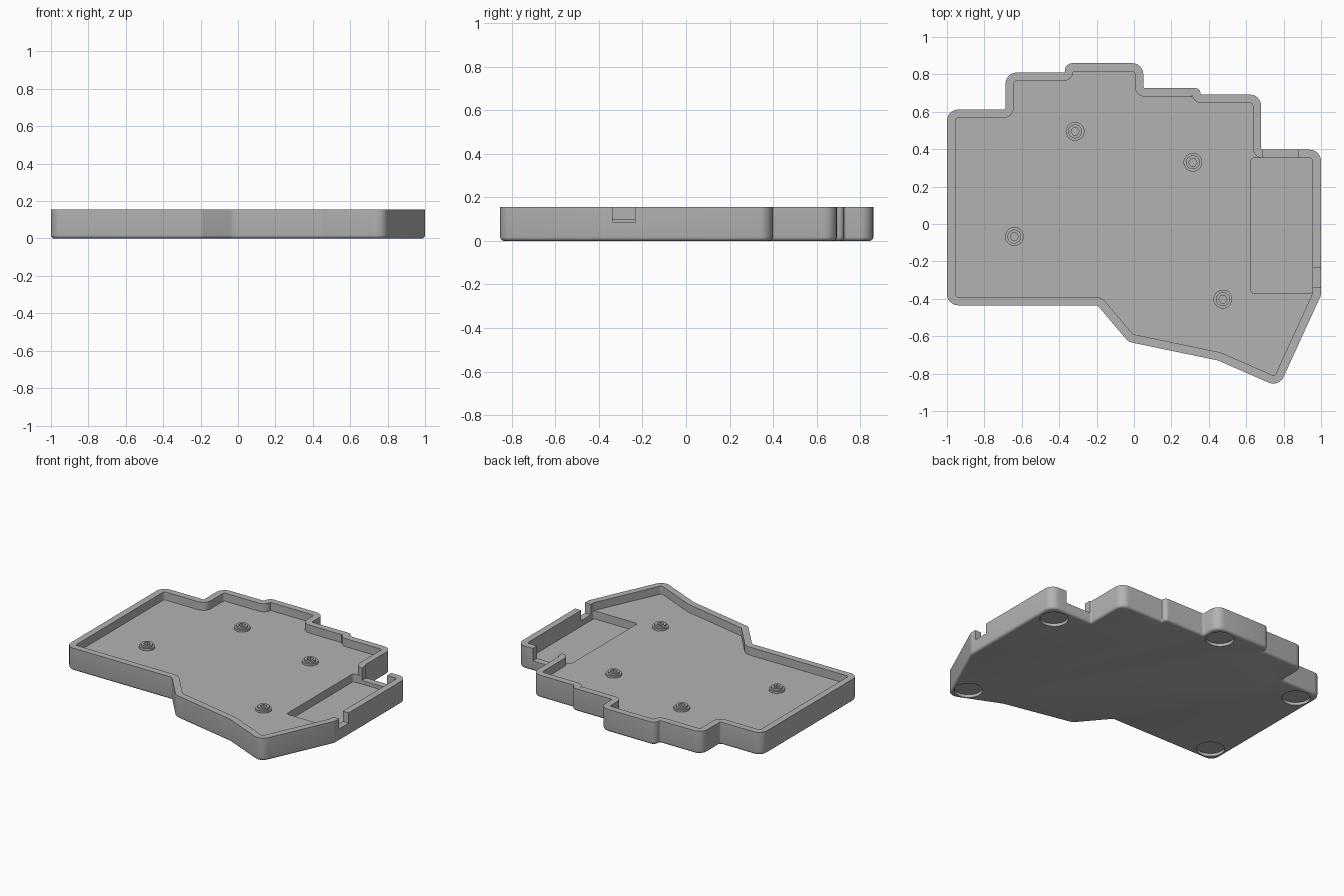
import bpy, bmesh, math
from mathutils import Vector, Matrix

cube = bpy.data.objects.get("Cube")
if cube:
    bpy.data.objects.remove(cube)

HEIGHT, FLOOR, POCKET, WALL, FILLET = 0.155, 0.10, 0.045, 0.045, 0.018

grey = bpy.data.materials.new("case grey")
grey.use_nodes = True
grey.diffuse_color = (0.45, 0.45, 0.45, 1)
grey.node_tree.nodes["Principled BSDF"].inputs["Base Color"].default_value = (0.45, 0.45, 0.45, 1)

# Case outline, counter-clockwise: x, y, corner radius
OUTLINE = [
    (-1, -.435, .06), (-.195, -.435, .03), (-.03, -.63, .06), (.45, -.73, .08),
    (.775, -.872, .06), (1, -.38, .05), (1, .397, .06), (.68, .397, .01),
    (.68, .692, .06), (.355, .692, .005), (.355, .726, .025), (.05, .726, .008),
    (.05, .86, .06), (-.37, .86, .04), (-.37, .81, .006), (-.687, .81, .06),
    (-.687, .612, .01), (-1, .612, .06)]


def ring(points, inset=0.0, steps=6):
    """Inset a polygon and round its corners."""
    result, n = [], len(points)
    for i, (x, y, r) in enumerate(points):
        p = Vector((x, y))
        a = (p - Vector(points[i - 1][:2])).normalized()
        b = (Vector(points[(i + 1) % n][:2]) - p).normalized()
        na, nb = Vector((-a.y, a.x)), Vector((-b.y, b.x))
        p = p + (na + nb) * inset / (1 + na.dot(nb))
        turn = math.atan2(a.x * b.y - a.y * b.x, a.dot(b))
        side = 1 if turn > 0 else -1
        r = max(r - side * inset, .005)
        start = p - a * r * math.tan(abs(turn) / 2)
        centre = start + na * side * r
        for k in range(steps + 1):
            result.append(centre + Matrix.Rotation(turn * k / steps, 2) @ (start - centre))
    return result


def make(name, bm):
    bmesh.ops.recalc_face_normals(bm, faces=bm.faces)
    mesh = bpy.data.meshes.new(name)
    bm.to_mesh(mesh)
    bm.free()
    mesh.materials.append(grey)
    obj = bpy.data.objects.new(name, mesh)
    bpy.context.collection.objects.link(obj)
    return obj


def loft(name, layers):
    """Solid through stacked rings of equal length: (ring, z)."""
    bm = bmesh.new()
    rows = [[bm.verts.new((p.x, p.y, z)) for p in pts] for pts, z in layers]
    for low, high in zip(rows, rows[1:]):
        for i in range(len(low)):
            j = (i + 1) % len(low)
            bm.faces.new((low[i], low[j], high[j], high[i]))
    bm.faces.new(rows[0][::-1])
    bm.faces.new(rows[-1])
    return make(name, bm)


def circle(x, y, r, sides):
    return [Vector((x + r * math.cos(math.tau * i / sides), y + r * math.sin(math.tau * i / sides)))
            for i in range(sides)]


def block(name, x0, x1, y0, y1, z0, z1, r=.002):
    corners = [(x0, y0, r), (x1, y0, r), (x1, y1, r), (x0, y1, r)]
    pts = ring(corners)
    return loft(name, [(pts, z0), (pts, z1)])


def activate(obj):
    bpy.ops.object.select_all(action='DESELECT')
    obj.select_set(True)
    bpy.context.view_layer.objects.active = obj


def cut(obj, cutter):
    cutter.hide_render = True
    mod = obj.modifiers.new("cut", 'BOOLEAN')
    mod.operation, mod.solver, mod.object = 'DIFFERENCE', 'EXACT', cutter
    activate(obj)
    bpy.ops.object.modifier_apply(modifier=mod.name)
    bpy.data.objects.remove(cutter)


def smooth(obj):
    activate(obj)
    bpy.ops.object.shade_smooth_by_angle(angle=math.radians(30))


# Case body with a rounded bottom edge
layers = []
for k in range(5):
    t = math.pi / 2 * k / 4
    layers.append((ring(OUTLINE, FILLET * (1 - math.sin(t))), FILLET * (1 - math.cos(t))))
layers.append((ring(OUTLINE), HEIGHT))
case = loft("case", layers)

# Main cavity
inner = ring(OUTLINE, WALL)
cut(case, loft("cavity", [(inner, FLOOR), (inner, HEIGHT + .1)]))

# Deeper pocket, then cable and switch notches in the walls
cut(case, block("pocket", .625, .955, -.37, .352, POCKET, HEIGHT + .1, .015))
cut(case, block("back_notch", .69, .88, .34, .5, .07, HEIGHT + .1))
cut(case, block("side_notch", .945, 1.1, -.337, -.233, .085, HEIGHT + .1))

# Round recesses for feet underneath
for x, y in [(-.89, -.325), (-.89, .50), (-.06, .755), (.885, .285), (.725, -.73)]:
    foot = circle(x, y, .088, 40)
    cut(case, loft("foot_recess", [(foot, -.05), (foot, .02)]))
smooth(case)

# Stepped screw bosses with hexagonal sockets
for n, (x, y) in enumerate([(-.315, .495), (.315, .33), (-.64, -.067), (.475, -.402)], 1):
    wide, neck = circle(x, y, .05, 32), circle(x, y, .037, 32)
    boss = loft(f"screw_boss_{n}", [(wide, FLOOR - .005), (wide, FLOOR + .014),
                                    (neck, FLOOR + .014), (neck, FLOOR + .027)])
    hexagon = circle(x, y, .022, 6)
    cut(boss, loft("socket", [(hexagon, FLOOR + .005), (hexagon, HEIGHT)]))
    smooth(boss)
